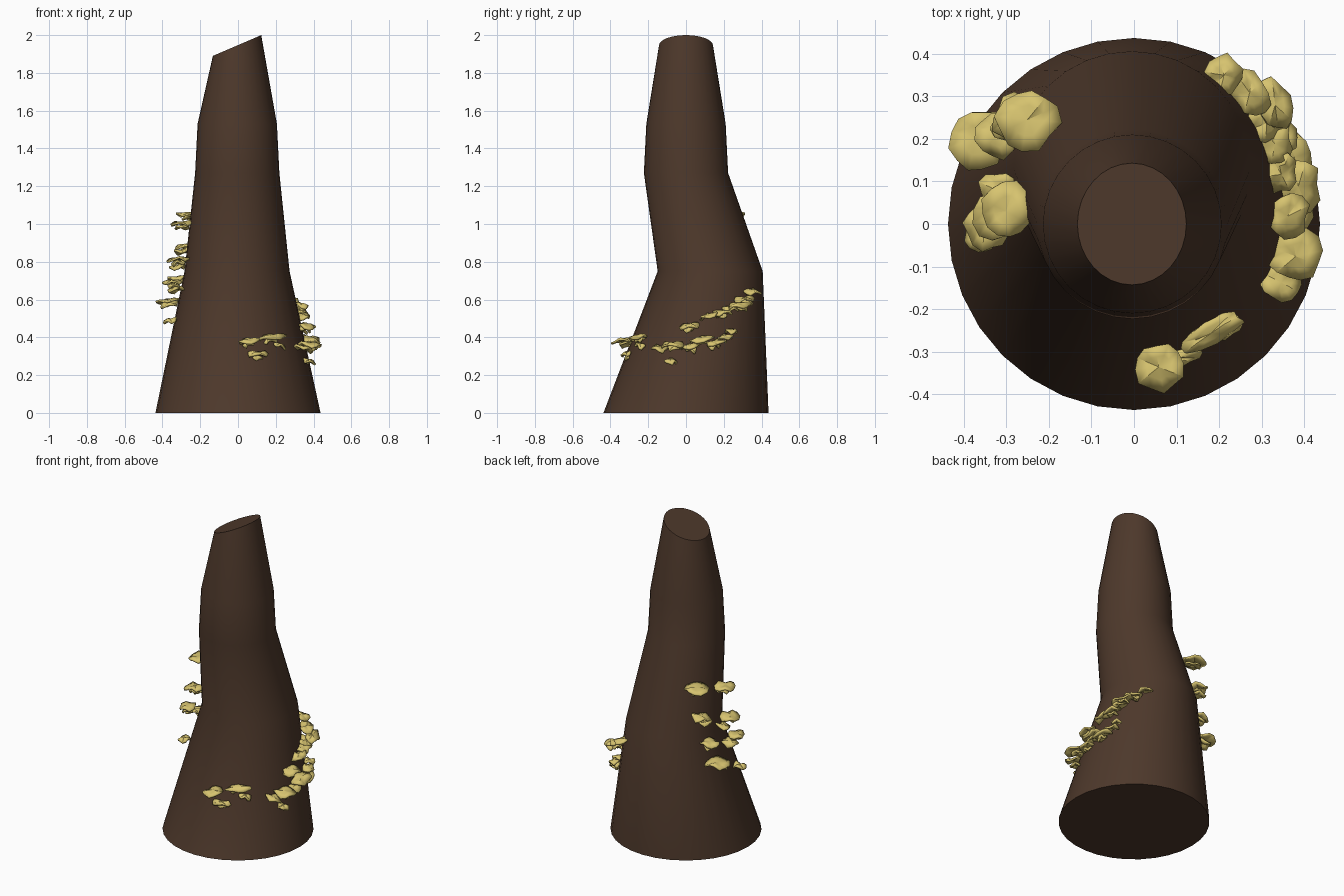
import bpy, bmesh, math, random
from mathutils import Matrix, Vector

if "Cube" in bpy.data.objects:
    bpy.data.objects.remove(bpy.data.objects["Cube"])

random.seed(7)

def material(name, rgb):
    m = bpy.data.materials.new(name)
    m.diffuse_color = (*rgb, 1)
    m.use_nodes = True
    m.node_tree.nodes["Principled BSDF"].inputs["Base Color"].default_value = m.diffuse_color
    return m

bark = material("bark", (0.075, 0.04, 0.024))
yellow = material("fungus_yellow", (0.68, 0.55, 0.16))

def finish(bm, name, mat, angle):
    bmesh.ops.recalc_face_normals(bm, faces=bm.faces)
    me = bpy.data.meshes.new(name)
    bm.to_mesh(me)
    bm.free()
    me.materials.append(mat)
    ob = bpy.data.objects.new(name, me)
    bpy.context.collection.objects.link(ob)
    bpy.ops.object.select_all(action='DESELECT')
    ob.select_set(True)
    bpy.context.view_layer.objects.active = ob
    bpy.ops.object.shade_smooth_by_angle(angle=math.radians(angle))
    return ob

# Trunk rings: z, centre x, centre y, radius x, radius y, rise towards +x
RINGS = [(0, 0, 0, 0.437, 0.437, 0),
         (0.75, -0.005, 0.128, 0.278, 0.278, 0),
         (1.27, -0.004, 0, 0.223, 0.223, 0),
         (1.53, -0.004, 0, 0.21, 0.21, 0),
         (1.945, -0.005, 0, 0.128, 0.143, 0.055)]
SIDES = 32

def trunk():
    bm = bmesh.new()
    loops = []
    for z, cx, cy, rx, ry, rise in RINGS:
        loop = []
        for i in range(SIDES):
            a = 2 * math.pi * i / SIDES
            loop.append(bm.verts.new((cx + rx * math.cos(a), cy + ry * math.sin(a),
                                      z + rise * math.cos(a))))
        loops.append(loop)
    for lo, hi in zip(loops, loops[1:]):
        for i in range(SIDES):
            j = (i + 1) % SIDES
            bm.faces.new((lo[i], lo[j], hi[j], hi[i]))
    bm.faces.new(loops[0][::-1])
    bm.faces.new(loops[-1])
    finish(bm, "trunk", bark, 40)

def centre_y(z):
    return 0.128 * z / 0.75 if z < 0.75 else max(0, 0.128 * (1.27 - z) / 0.52)

# One wavy shelf: a crumpled disc, angled away from the trunk
def add_shelf(bm, x, y, z, depth, width, tilt):
    out = math.atan2(y - centre_y(z), x)
    frame = (Matrix.Translation((x, y, z)) @ Matrix.Rotation(out, 4, 'Z')
             @ Matrix.Rotation(math.radians(tilt), 4, 'X'))
    n = 12
    phase = random.uniform(0, 6.28)
    lumps = [random.uniform(0.85, 1.15) for _ in range(n)]
    mid = bm.verts.new(frame @ Vector((0, 0, 0.008)))
    prev = None
    for s in (0.5, 1.0):
        ring = []
        for i in range(n):
            a = 2 * math.pi * i / n
            k = s * lumps[i] * (1 + 0.1 * abs(math.sin(2 * a)))
            wave = s * (0.009 * math.sin(3 * a + phase) + random.uniform(-0.006, 0.006))
            ring.append(bm.verts.new(frame @ Vector((
                0.5 * depth * k * math.cos(a), 0.5 * width * k * math.sin(a),
                0.008 * (1 - s * s) + wave - 0.006 * s * math.cos(a)))))
        for i in range(n):
            j = (i + 1) % n
            if prev:
                bm.faces.new((prev[i], ring[i], ring[j], prev[j]))
            else:
                bm.faces.new((mid, ring[i], ring[j]))
        prev = ring

def cluster(name, shelves):
    bm = bmesh.new()
    for x, y, z, depth, width, tilt in shelves:
        add_shelf(bm, x, y, z, depth, width, tilt)
        # smaller fold tucked beneath the larger shelves
        if width > 0.09:
            add_shelf(bm, x * 0.98, y + random.uniform(-0.02, 0.02), z - 0.018,
                      depth * 0.65, width * 0.55, tilt + random.uniform(-15, 15))
    ob = finish(bm, name, yellow, 35)
    mod = ob.modifiers.new("thickness", 'SOLIDIFY')
    mod.thickness = 0.011
    mod.offset = 0

trunk()

# Shelf fungi: x, y, z, depth, width, tilt
cluster("right_upper_fungi", [
    (0.21, 0.35, 0.64, 0.09, 0.09, 5), (0.27, 0.31, 0.60, 0.08, 0.11, 10),
    (0.33, 0.28, 0.57, 0.08, 0.12, 8), (0.31, 0.24, 0.55, 0.09, 0.08, 15),
    (0.33, 0.19, 0.53, 0.08, 0.10, 8), (0.345, 0.12, 0.51, 0.07, 0.09, 15),
    (0.36, 0.02, 0.46, 0.09, 0.10, 8)])
cluster("right_lower_fungi", [
    (0.335, 0.24, 0.43, 0.06, 0.06, 5), (0.35, 0.21, 0.40, 0.06, 0.08, 8),
    (0.375, 0.16, 0.37, 0.08, 0.11, 10), (0.385, 0.09, 0.39, 0.09, 0.13, 10),
    (0.375, 0.02, 0.35, 0.08, 0.10, 8), (0.38, -0.075, 0.36, 0.12, 0.12, 3),
    (0.345, -0.14, 0.34, 0.09, 0.08, -10), (0.375, -0.08, 0.27, 0.06, 0.06, 0)])
cluster("front_fungi", [
    (0.06, -0.335, 0.38, 0.11, 0.11, 8), (0.18, -0.255, 0.40, 0.05, 0.16, 5),
    (0.10, -0.315, 0.31, 0.04, 0.11, 0), (0.22, -0.245, 0.355, 0.04, 0.07, -12)])
cluster("left_fungi", [
    (-0.30, 0.03, 1.00, 0.11, 0.13, 0), (-0.32, 0.02, 0.81, 0.11, 0.12, 5),
    (-0.32, 0.08, 0.77, 0.08, 0.08, -8), (-0.35, -0.01, 0.69, 0.09, 0.11, 0),
    (-0.33, 0.03, 0.65, 0.09, 0.08, 10), (-0.36, -0.03, 0.485, 0.07, 0.07, 0)])
cluster("back_left_fungi", [
    (-0.25, 0.245, 1.05, 0.13, 0.14, 0), (-0.28, 0.25, 0.88, 0.10, 0.10, -5),
    (-0.29, 0.23, 0.85, 0.08, 0.08, 5), (-0.32, 0.21, 0.71, 0.10, 0.10, 0),
    (-0.37, 0.20, 0.59, 0.12, 0.14, 0)])
